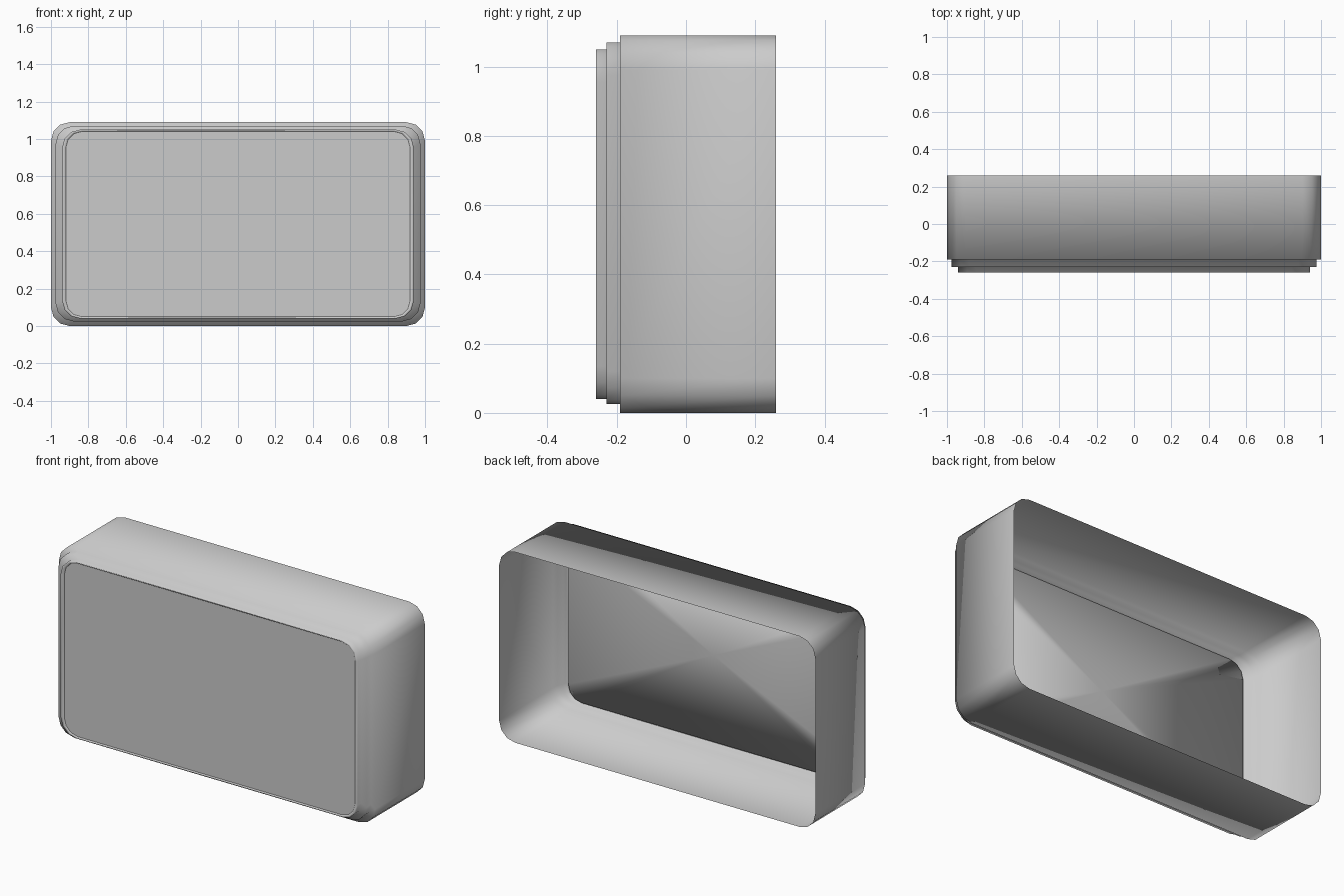
import bpy, bmesh
from math import sin, cos, pi

if "Cube" in bpy.data.objects:
    bpy.data.objects.remove(bpy.data.objects["Cube"])

SEG = 3  # facets per rounded corner


def ring(bm, hx, z0, z1, r, y):
    """Rounded rectangle of vertices in the plane y, counter-clockwise from the front."""
    out = []
    corners = [(hx - r, z0 + r, -pi / 2), (hx - r, z1 - r, 0),
               (-hx + r, z1 - r, pi / 2), (-hx + r, z0 + r, pi)]
    for cx, cz, a0 in corners:
        for k in range(SEG + 1):
            a = a0 + k * pi / 2 / SEG
            out.append(bm.verts.new((cx + r * cos(a), y, cz + r * sin(a))))
    return out


def build(name, rings, cap=None, smooth=True):
    """Bridge a sequence of rings; cap the last one with a fan or a flat face."""
    bm = bmesh.new()
    loops = [ring(bm, *p) for p in rings]
    n = len(loops[0])
    for a, b in zip(loops, loops[1:]):
        for i in range(n):
            j = (i + 1) % n
            bm.faces.new((a[i], b[i], b[j], a[j]))
    last = loops[-1]
    if cap == "fan":
        hx, z0, z1, r, y = rings[-1]
        c = bm.verts.new((0, y, (z0 + z1) / 2))
        for i in range(n):
            bm.faces.new((last[(i + 1) % n], last[i], c))
    elif cap == "flat":
        bm.faces.new(last)
    for f in bm.faces:
        f.smooth = smooth
    me = bpy.data.meshes.new(name)
    bm.to_mesh(me)
    bm.free()
    ob = bpy.data.objects.new(name, me)
    bpy.context.collection.objects.link(ob)
    return ob


# Stepped casing: one thin sheet from the front lip back to the open rear rim
build("casing", [
    (0.92, 0.05, 1.04, 0.085, -0.255),
    (0.925, 0.045, 1.045, 0.09, -0.26),
    (0.94, 0.04, 1.05, 0.095, -0.26),
    (0.94, 0.04, 1.05, 0.095, -0.23),
    (0.975, 0.025, 1.07, 0.095, -0.23),
    (0.975, 0.025, 1.07, 0.095, -0.19),
    (1.0, 0.0, 1.09, 0.10, -0.19),
    (1.0, 0.0, 1.09, 0.10, 0.26),
])

# Back of the front panel, seen through the open rear
build("panel_back", [
    (0.92, 0.05, 1.04, 0.085, -0.254),
    (0.92, 0.05, 1.04, 0.085, -0.25),
], cap="fan")

# Flat front panel set just inside the lip
build("front_panel", [(0.92, 0.05, 1.04, 0.085, -0.255)], cap="flat", smooth=False)
